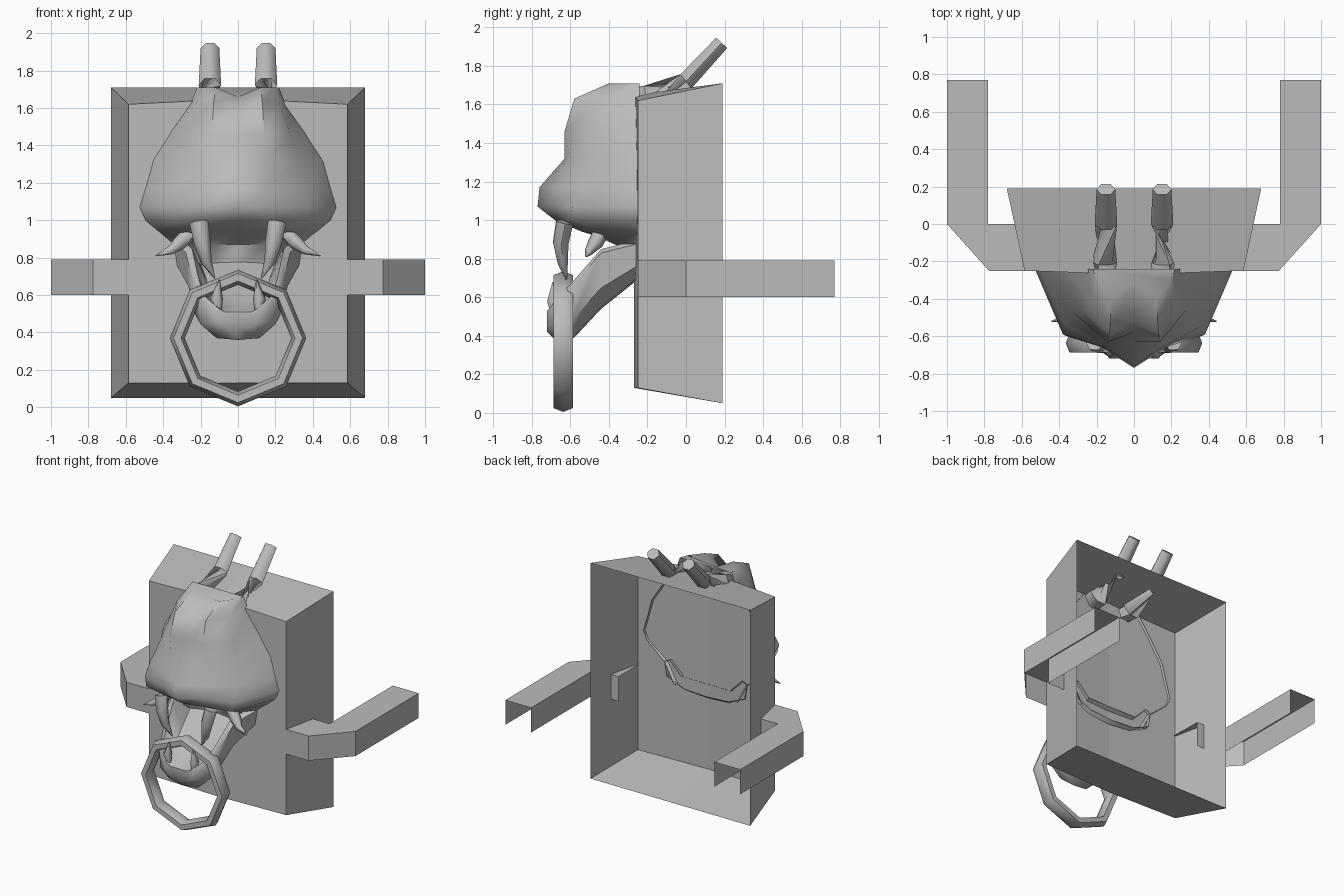
import bpy, bmesh, math
from mathutils import Vector

cube = bpy.data.objects.get("Cube")
if cube:
    bpy.data.objects.remove(cube, do_unlink=True)

grey = bpy.data.materials.new("stone grey")
grey.use_nodes = True
colour = (0.5, 0.5, 0.5, 1)
grey.diffuse_color = colour
grey.node_tree.nodes["Principled BSDF"].inputs["Base Color"].default_value = colour


def finish(name, bm, smooth_angle=None):
    """Turn a bmesh into a named, shaded object."""
    bmesh.ops.recalc_face_normals(bm, faces=bm.faces)
    mesh = bpy.data.meshes.new(name)
    bm.to_mesh(mesh)
    bm.free()
    mesh.materials.append(grey)
    obj = bpy.data.objects.new(name, mesh)
    bpy.context.collection.objects.link(obj)
    if smooth_angle:
        bpy.ops.object.select_all(action="DESELECT")
        obj.select_set(True)
        bpy.context.view_layer.objects.active = obj
        bpy.ops.object.shade_smooth_by_angle(angle=math.radians(smooth_angle))
    return obj


def loft(rows, closed=False, cap_start=False, cap_end=False):
    """Skin neighbouring rows of points with faces."""
    bm = bmesh.new()
    rings = [[bm.verts.new(p) for p in row] for row in rows]
    count = len(rings[0])
    for a, b in zip(rings, rings[1:]):
        for i in range(count if closed else count - 1):
            j = (i + 1) % count
            bm.faces.new((a[i], a[j], b[j], b[i]))
    if cap_start:
        bm.faces.new(rings[0])
    if cap_end:
        bm.faces.new(rings[-1])
    return bm


def mirrored(half):
    """Extend a half row that ends on the centre line to the other side."""
    return half + [(-x, y, z) for x, y, z in reversed(half[:-1])]


def tube(name, path, sides=6, flat=1.0, cap=True):
    """Tapered tube along (x, y, z, radius) points, built on both sides."""
    for side, label in ((1, "left"), (-1, "right")):
        pts = [Vector((side * x, y, z)) for x, y, z, r in path]
        rows = []
        for i, p in enumerate(pts):
            along = pts[min(i + 1, len(pts) - 1)] - pts[max(i - 1, 0)]
            u = along.cross(Vector((0, 1, 0.3))).normalized()
            v = along.cross(u).normalized() * flat
            rows.append([p + path[i][3] * (u * math.cos(a) + v * math.sin(a))
                         for a in (math.tau * k / sides for k in range(sides))])
        finish(label + "_" + name, loft(rows, True, cap, cap), 60)


# Back plate: tapered box, open at the back
def plate_loop(w, y, low, high, bulge=0, rise=0):
    return [(-w, y, low), (0, y - bulge, low), (w, y, low),
            (w, y, high), (0, y - bulge, high + rise), (-w, y, high)]


bm = loft([plate_loop(0.68, 0.19, 0.05, 1.71),
           plate_loop(0.585, -0.25, 0.13, 1.62, 0.02, 0.03)], closed=True)
bm.verts.ensure_lookup_table()
front = list(bm.verts)[6:]
bm.faces.new((front[0], front[1], front[4], front[5]))
bm.faces.new((front[1], front[2], front[3], front[4]))
finish("back_plate", bm)

# Side arms: bent channels, open below and at the end
outer = [(0.575, -0.25), (0.775, -0.25), (1, 0), (1, 0.77)]
inner = [(0.575, 0), (0.775, 0), (0.78, 0), (0.78, 0.77)]
for side, label in ((1, "left"), (-1, "right")):
    rows = [[(side * ox, oy, 0.6), (side * ox, oy, 0.79),
             (side * ix, iy, 0.79), (side * ix, iy, 0.6)]
            for (ox, oy), (ix, iy) in zip(outer, inner)]
    finish(label + "_arm", loft(rows))

# Head: height, back width, cheek x and y, front x and y, centre y
head = [
    (1.71, 0.22, 0.20, -0.30, 0.12, -0.40, -0.31),
    (1.63, 0.25, 0.22, -0.43, 0.13, -0.58, -0.53),
    (1.46, 0.37, 0.28, -0.46, 0.14, -0.63, -0.58),
    (1.32, 0.46, 0.33, -0.47, 0.15, -0.60, -0.63),
    (1.17, 0.50, 0.37, -0.54, 0.15, -0.66, -0.76),
    (1.07, 0.53, 0.38, -0.59, 0.17, -0.66, -0.77),
    (1.00, 0.50, 0.36, -0.60, 0.17, -0.64, -0.68),
    (0.94, 0.43, 0.31, -0.48, 0.15, -0.52, -0.54),
    (0.87, 0.35, 0.25, -0.36, 0.13, -0.30, -0.29),
    (0.72, 0.27, 0.22, -0.30, 0.12, -0.28, -0.27),
]
rows = []
for z, back, cx, cy, fx, fy, mid in head:
    dip = 0.05 if z > 1.6 else 0
    rows.append(mirrored([(back, -0.24, z), (cx, cy, z), (fx, fy, z), (0, mid, z - dip)]))
finish("head", loft(rows, cap_start=True), 60)

# Lower jaw: y, half width, rim height, floor height, underside height
jaw = [
    (-0.24, 0.35, 0.90, 0.80, 0.70),
    (-0.44, 0.28, 0.85, 0.68, 0.54),
    (-0.58, 0.24, 0.69, 0.57, 0.39),
    (-0.66, 0.21, 0.60, 0.54, 0.36),
    (-0.72, 0.12, 0.53, 0.51, 0.42),
]
rows = []
for y, w, rim, floor, low in jaw:
    half = [(0, y, floor), (w * 0.6, y, floor), (w * 0.88, y, rim), (w, y, rim - 0.02),
            (w * 0.95, y, low + 0.35 * (rim - low)), (w * 0.55, y, low + 0.01), (0, y, low)]
    rows.append(mirrored(half)[:-1])
finish("lower_jaw", loft(rows, closed=True, cap_end=True), 60)

# Horns, fangs, tusks and lower teeth
tube("horn", [(0.14, -0.42, 1.60, 0.07), (0.15, -0.2, 1.63, 0.08),
              (0.15, 0, 1.72, 0.06), (0.15, 0.185, 1.92, 0.05)], flat=0.9)
tube("fang", [(0.21, -0.63, 0.99, 0.05), (0.19, -0.65, 0.88, 0.045),
              (0.17, -0.64, 0.78, 0.03), (0.125, -0.62, 0.69, 0.004)])
tube("tusk", [(0.25, -0.44, 0.94, 0.04), (0.31, -0.47, 0.88, 0.04),
              (0.36, -0.50, 0.84, 0.025), (0.44, -0.52, 0.81, 0.003)])
tube("lower_tooth", [(0.1, -0.69, 0.5, 0.01), (0.115, -0.69, 0.58, 0.035),
                     (0.1, -0.69, 0.68, 0.003)])

# Door ring: eight straight segments held in the mouth
rows = []
for k in range(9):
    a = math.tau * k / 8
    row = []
    for m in range(6):
        b = math.tau * m / 6
        r = 0.325 + 0.04 * math.cos(b)
        row.append((r * math.sin(a), -0.637 + 0.058 * math.sin(b), 0.37 + r * math.cos(a)))
    rows.append(row)
bm = loft(rows, closed=True)
bmesh.ops.remove_doubles(bm, verts=bm.verts, dist=0.0001)
finish("knocker_ring", bm, 65)
